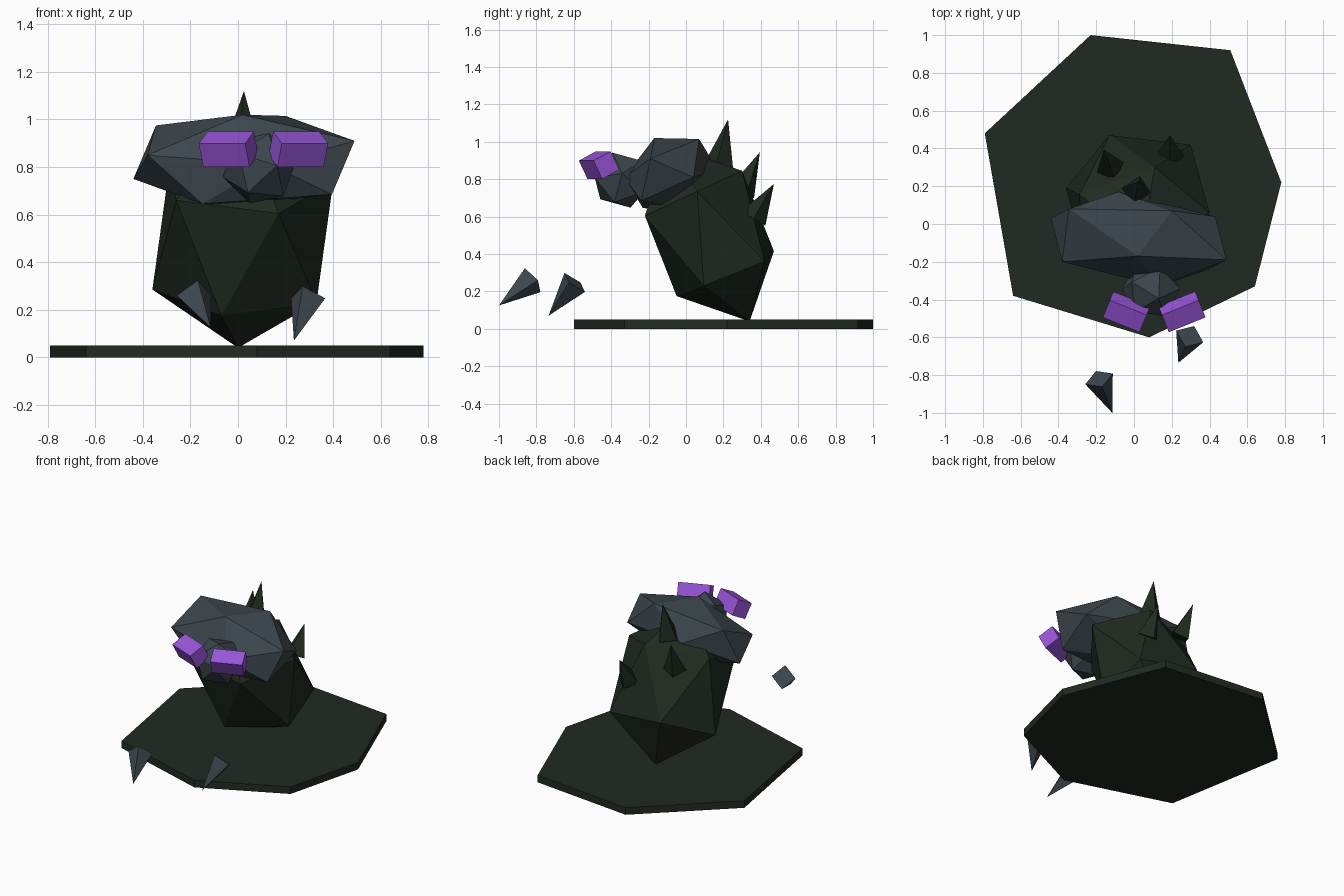
import bpy
import bmesh
from math import radians
from mathutils import Vector, Matrix, Euler

cube = bpy.data.objects.get("Cube")
if cube:
    bpy.data.objects.remove(cube, do_unlink=True)


def material(name, color):
    mat = bpy.data.materials.new(name)
    mat.use_nodes = True
    mat.diffuse_color = (*color, 1)
    mat.node_tree.nodes["Principled BSDF"].inputs["Base Color"].default_value = (*color, 1)
    return mat


dark_green = material("dark green", (0.0152, 0.0232, 0.0152))
slate_grey = material("slate grey", (0.045, 0.062, 0.075))
purple = material("purple", (0.32, 0.09, 0.70))


def finish(bm, name, mat):
    bmesh.ops.recalc_face_normals(bm, faces=bm.faces)
    mesh = bpy.data.meshes.new(name)
    bm.to_mesh(mesh)
    bm.free()
    mesh.materials.append(mat)
    obj = bpy.data.objects.new(name, mesh)
    bpy.context.collection.objects.link(obj)
    return obj


def boulder(name, mat, center, corners):
    """Skewed icosahedron: six corner offsets, each mirrored through the centre."""
    bm = bmesh.new()
    for corner in corners:
        for side in (1, -1):
            bm.verts.new(Vector(center) + side * Vector(corner))
    bmesh.ops.convex_hull(bm, input=bm.verts)
    return finish(bm, name, mat)


def spike(name, mat, base, tip, radius):
    """Four-sided cone from a base centre to a tip."""
    base, tip = Vector(base), Vector(tip)
    axis = tip - base
    place = Matrix.Translation((base + tip) / 2) @ axis.to_track_quat("Z", "Y").to_matrix().to_4x4()
    bm = bmesh.new()
    bmesh.ops.create_cone(bm, cap_ends=True, segments=4, radius1=radius, radius2=0,
                          depth=axis.length, matrix=place)
    return finish(bm, name, mat)


# Seven-sided ground plate
bm = bmesh.new()
outline = [(-0.23, 1.0), (0.51, 0.92), (0.78, 0.22), (0.64, -0.33),
           (0.08, -0.60), (-0.64, -0.38), (-0.79, 0.48)]
plate = bm.faces.new([bm.verts.new((x, y, 0)) for x, y in outline])
top = bmesh.ops.extrude_face_region(bm, geom=[plate])
bmesh.ops.translate(bm, vec=(0, 0, 0.05),
                    verts=[v for v in top["geom"] if isinstance(v, bmesh.types.BMVert)])
finish(bm, "ground_plate", dark_green)

# Body and head
boulder("body", dark_green, (0.02, 0.125, 0.51), [
    (-0.02, 0.215, -0.47), (-0.09, -0.175, -0.335), (-0.38, 0.065, -0.225),
    (0.31, -0.03, -0.28), (0.28, 0.295, -0.15), (-0.15, 0.345, -0.095)])
boulder("head", slate_grey, (0.025, -0.08, 0.83), [
    (0.465, -0.11, 0.08), (0.405, 0.12, -0.02), (-0.005, -0.09, 0.19),
    (0.175, 0.15, 0.185), (-0.11, 0.25, 0.02), (-0.37, 0.16, 0.145)])

# Snout
bm = bmesh.new()
turn = Euler((radians(20), radians(12), radians(10))).to_matrix().to_4x4()
bmesh.ops.create_icosphere(bm, subdivisions=1, radius=0.16,
                           matrix=Matrix.Translation((0.09, -0.345, 0.795)) @ turn)
finish(bm, "snout", slate_grey)

# Eyes, turned outward and tipped forward
for side, label in ((1, "left"), (-1, "right")):
    bm = bmesh.new()
    turn = Euler((radians(27), 0, side * radians(22))).to_matrix().to_4x4()
    place = Matrix.Translation((0.107 + side * 0.147, -0.465, 0.875))
    bmesh.ops.create_cube(bm, size=1, matrix=place @ turn @ Matrix.Diagonal((0.21, 0.11, 0.11, 1)))
    finish(bm, label + "_eye", purple)

# Back spikes
spike("upper_spike", dark_green, (0.015, 0.175, 0.87), (0.025, 0.225, 1.12), 0.08)
spike("middle_spike", dark_green, (-0.125, 0.30, 0.73), (-0.16, 0.395, 0.945), 0.075)
spike("lower_spike", dark_green, (0.19, 0.36, 0.59), (0.19, 0.47, 0.775), 0.075)

# Floating claws
spike("left_claw", slate_grey, (0.295, -0.595, 0.248), (0.235, -0.735, 0.07), 0.078)
spike("right_claw", slate_grey, (-0.185, -0.82, 0.26), (-0.115, -1.0, 0.125), 0.078)
